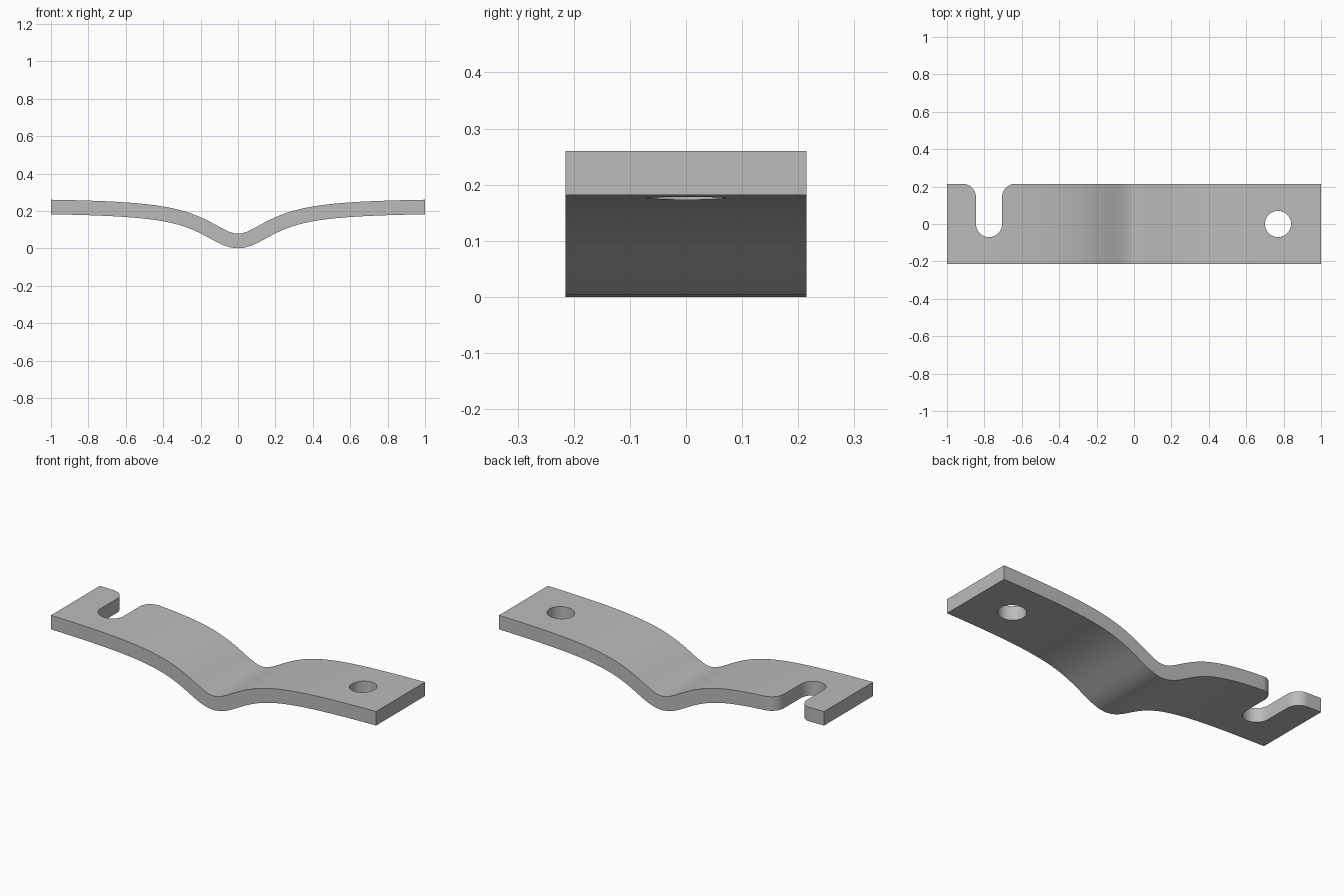
import bpy
import bmesh
import math

if "Cube" in bpy.data.objects:
    bpy.data.objects.remove(bpy.data.objects["Cube"])

HALF_W = 0.2145     # half depth of the strap
HALF_T = 0.039      # half thickness
RISE, SPREAD = 0.191, 0.225
R = 0.07            # radius of hole, slot and fillets
STEPS = 64

metal = bpy.data.materials.new("grey metal")
metal.use_nodes = True
metal.diffuse_color = (0.5, 0.5, 0.5, 1)
metal.node_tree.nodes["Principled BSDF"].inputs["Base Color"].default_value = (0.5, 0.5, 0.5, 1)


def prism(name, outline, offset):
    """Extrude a closed outline of 3D points along an offset."""
    bm = bmesh.new()
    face = bm.faces.new([bm.verts.new(p) for p in outline])
    out = bmesh.ops.extrude_face_region(bm, geom=[face])
    moved = [v for v in out["geom"] if isinstance(v, bmesh.types.BMVert)]
    bmesh.ops.translate(bm, verts=moved, vec=offset)
    bmesh.ops.recalc_face_normals(bm, faces=bm.faces)
    mesh = bpy.data.meshes.new(name)
    bm.to_mesh(mesh)
    bm.free()
    mesh.materials.append(metal)
    obj = bpy.data.objects.new(name, mesh)
    bpy.context.collection.objects.link(obj)
    return obj


def side(sign):
    """One face of the bent strap, offset along the centreline normal."""
    points = []
    for i in range(STEPS + 1):
        x = -1 + 2 * i / STEPS
        d = x * x + SPREAD ** 2
        z = HALF_T + RISE * x * x / d
        slope = RISE * 2 * x * SPREAD ** 2 / d ** 2
        k = sign * HALF_T / math.hypot(1, slope)
        px = x if i in (0, STEPS) else x - slope * k
        points.append((px, -HALF_W, z + k))
    return points


def arc(cx, cy, start, end, n):
    angles = [math.radians(start + (end - start) * i / n) for i in range(n + 1)]
    return [(cx + R * math.cos(a), cy + R * math.sin(a), -0.2) for a in angles]


# Bent strap
strap = prism("bent_strap", side(1) + side(-1)[::-1], (0, 2 * HALF_W, 0))

# Round hole and open slot with rounded mouth
hole = prism("hole_cutter", arc(0.77, 0, 0, 352.5, 47), (0, 0, 0.8))
sx, fy = -0.775, HALF_W - R
slot_outline = (arc(sx - 2 * R, fy, 90, 0, 12) + arc(sx, 0, 180, 360, 24)
                + arc(sx + 2 * R, fy, 180, 90, 12)
                + [(sx + 2 * R, 0.3, -0.2), (sx - 2 * R, 0.3, -0.2)])
slot = prism("slot_cutter", slot_outline, (0, 0, 0.8))

bpy.ops.object.select_all(action='DESELECT')
strap.select_set(True)
bpy.context.view_layer.objects.active = strap
for cutter in (hole, slot):
    cutter.hide_render = True
    mod = strap.modifiers.new("cut", 'BOOLEAN')
    mod.operation = 'DIFFERENCE'
    mod.solver = 'EXACT'
    mod.object = cutter
    bpy.ops.object.modifier_apply(modifier=mod.name)
    bpy.data.objects.remove(cutter)

bpy.ops.object.shade_smooth_by_angle(angle=math.radians(30))
